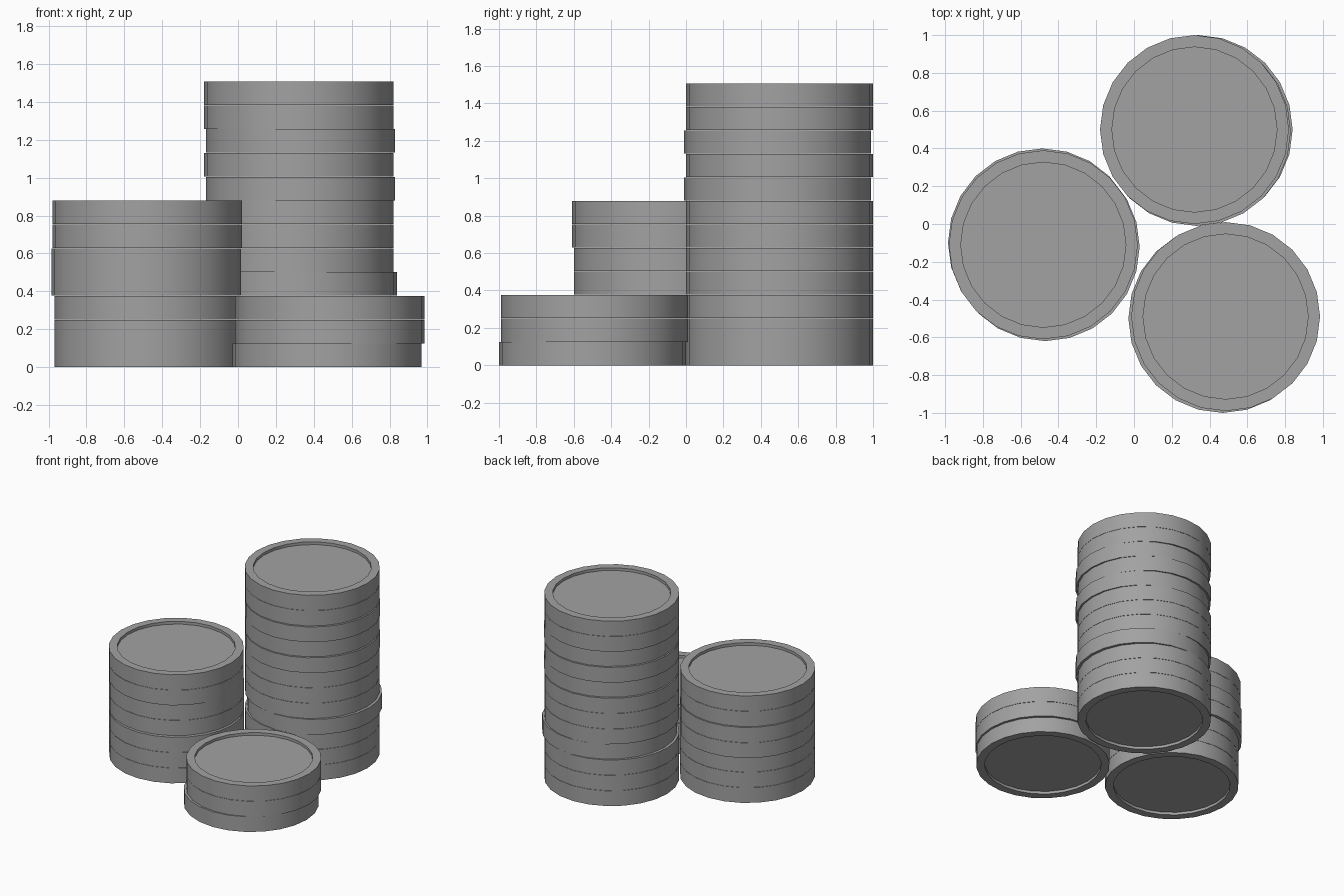
import bpy
import bmesh
import math

cube = bpy.data.objects.get("Cube")
if cube:
    bpy.data.objects.remove(cube, do_unlink=True)

RADIUS, SIDES = 0.5, 24
PITCH = 1.51 / 12          # height of one coin in a stack
SEAM = 0.002               # hairline gap between coins
RIM, RECESS = 0.063, 0.022

# Plain grey metal
grey = bpy.data.materials.new("coin_grey")
grey.use_nodes = True
GREY = (0.36, 0.36, 0.36, 1)
grey.diffuse_color = GREY
grey.node_tree.nodes["Principled BSDF"].inputs["Base Color"].default_value = GREY


def coin_mesh():
    """Disc with a raised rim around a sunken face on both sides."""
    bm = bmesh.new()
    bmesh.ops.create_cone(bm, cap_ends=True, segments=SIDES, radius1=RADIUS,
                          radius2=RADIUS, depth=PITCH - SEAM)
    caps = [f for f in bm.faces if abs(f.normal.z) > 0.9]
    bmesh.ops.inset_individual(bm, faces=caps, thickness=RIM)
    for cap in caps:
        inward = -cap.normal * RECESS
        inner = bmesh.ops.extrude_discrete_faces(bm, faces=[cap])["faces"][0]
        bmesh.ops.translate(bm, verts=inner.verts, vec=inward)
    bmesh.ops.recalc_face_normals(bm, faces=bm.faces)
    mesh = bpy.data.meshes.new("coin")
    bm.to_mesh(mesh)
    bm.free()
    mesh.materials.append(grey)
    return mesh


mesh = coin_mesh()


def stack(name, groups):
    """Pile coins upward; each group is (count, x, y)."""
    level = 0
    for count, x, y in groups:
        for _ in range(count):
            coin = bpy.data.objects.new(f"{name}_coin_{level + 1}", mesh)
            coin.location = (x, y, (level + 0.5) * PITCH - SEAM / 2)
            bpy.context.collection.objects.link(coin)
            level += 1
    return coin


# Three slightly uneven stacks
stack("tall_stack", [(3, 0.32, 0.5), (1, 0.34, 0.5), (3, 0.32, 0.5), (1, 0.33, 0.49),
                     (1, 0.32, 0.5), (1, 0.33, 0.49), (2, 0.32, 0.5)])
stack("middle_stack", [(3, -0.47, -0.12), (2, -0.485, -0.1), (2, -0.48, -0.11)])
top = stack("short_stack", [(1, 0.47, -0.5), (2, 0.485, -0.49)])

# Smooth sides, sharp rims (all coins share one mesh)
bpy.ops.object.select_all(action="DESELECT")
top.select_set(True)
bpy.context.view_layer.objects.active = top
bpy.ops.object.shade_smooth_by_angle(angle=math.radians(30))
